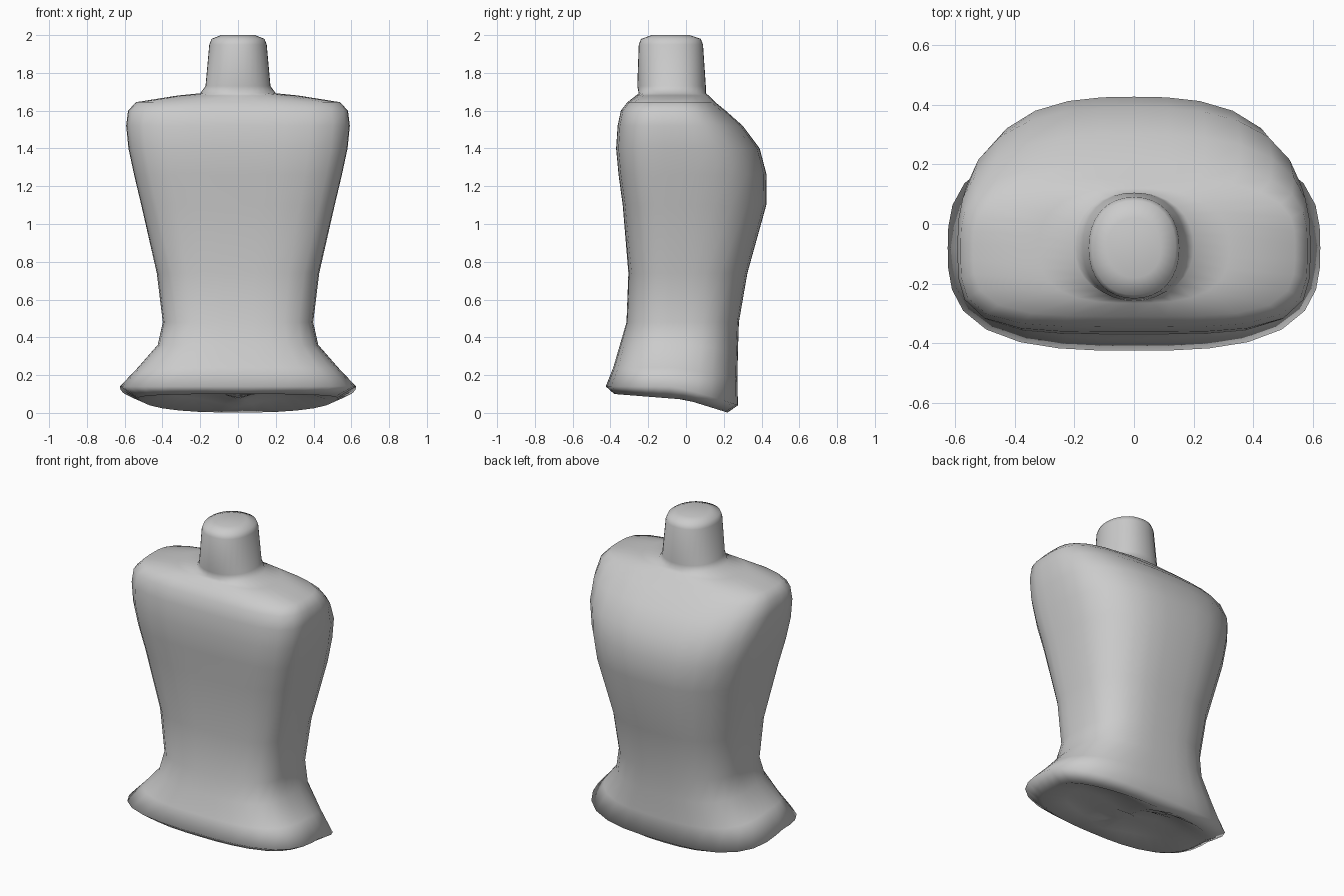
import bpy, bmesh, math

if "Cube" in bpy.data.objects:
    bpy.data.objects.remove(bpy.data.objects["Cube"])

N = 32

def outline(w, yf, yb, yc, nf, nb):
    """Egg-like superellipse with separate front and back roundness."""
    pts = []
    for i in range(N):
        a = 2 * math.pi * i / N
        c, s = math.cos(a), math.sin(a)
        n = nb if s > 0 else nf
        r = (abs(c) ** n + abs(s) ** n) ** (-1 / n)
        pts.append((w * r * c, yc + r * s * ((yb - yc) if s > 0 else (yc - yf))))
    return pts

# Body sections: z, half width, front y, back y, widest y, front power, back power, drop at the back
sections = [
    (.14, .625, -.425, .275, -.08, 3.0, 2.9, .10),
    (.24, .53, -.385, .272, -.07, 3.0, 2.9, .06),
    (.36, .425, -.35, .275, -.05, 3.1, 2.9, .03),
    (.48, .398, -.315, .28, -.04, 3.2, 2.9, 0),
    (.74, .43, -.305, .325, -.04, 3.4, 2.8, 0),
    (1.1, .512, -.335, .425, -.04, 4, 2.75, 0),
    (1.26, .55, -.357, .427, -.05, 4.2, 2.75, 0),
    (1.4, .58, -.37, .39, -.05, 4.2, 2.75, 0),
    (1.52, .592, -.362, .30, -.06, 4.2, 2.8, 0),
    (1.60, .582, -.345, .21, -.07, 4.2, 2.9, 0),
    (1.645, .54, -.31, .155, -.07, 4, 2.9, 0),
    (1.68, .32, -.265, .12, -.075, 2.8, 2.5, 0),
    (1.692, .20, -.25, .105, -.075, 2.2, 2.2, 0),
    (1.73, .172, -.258, .105, -.075, 2.2, 2.2, 0),
    (1.95, .152, -.25, .09, -.08, 2.2, 2.2, 0),
    (1.98, .14, -.238, .078, -.08, 2.2, 2.2, 0),
    (2.0, .09, -.18, .02, -.08, 2.2, 2.2, 0),
]

def underside_z(x, y, hollow):
    """Sloping crotch line with a shallow hollow under each leg."""
    line = .07 - (.068 * y / .22 if y > 0 else .03 * y / .38)
    return max(0, line + hollow * math.sin(math.pi * min(1, abs(x) / .52)))

bm = bmesh.new()
rings = []

# Underside rings, from the middle outwards
for s, hollow in ((.15, .05), (.4, .05), (.7, .04), (1, 0)):
    pts = outline(.53 * s, -.08 - .3 * s, -.08 + .3 * s, -.08, 2.7, 2.5)
    rings.append([bm.verts.new((x, y, underside_z(x, y, hollow))) for x, y in pts])

# Trunk, shoulders and neck
for z, w, yf, yb, yc, nf, nb, drop in sections:
    pts = outline(w, yf, yb, yc, nf, nb)
    rings.append([bm.verts.new((x, y, z - drop * max(0, (y - yc) / (yb - yc)) ** 1.2))
                  for x, y in pts])

for a, b in zip(rings, rings[1:]):
    for i in range(N):
        j = (i + 1) % N
        bm.faces.new((a[i], a[j], b[j], b[i]))
bm.faces.new(rings[0][::-1])
bm.faces.new(rings[-1])
bmesh.ops.recalc_face_normals(bm, faces=bm.faces)

mesh = bpy.data.meshes.new("torso_form")
bm.to_mesh(mesh)
bm.free()
torso = bpy.data.objects.new("torso_form", mesh)
bpy.context.collection.objects.link(torso)
for p in mesh.polygons:
    p.use_smooth = True
